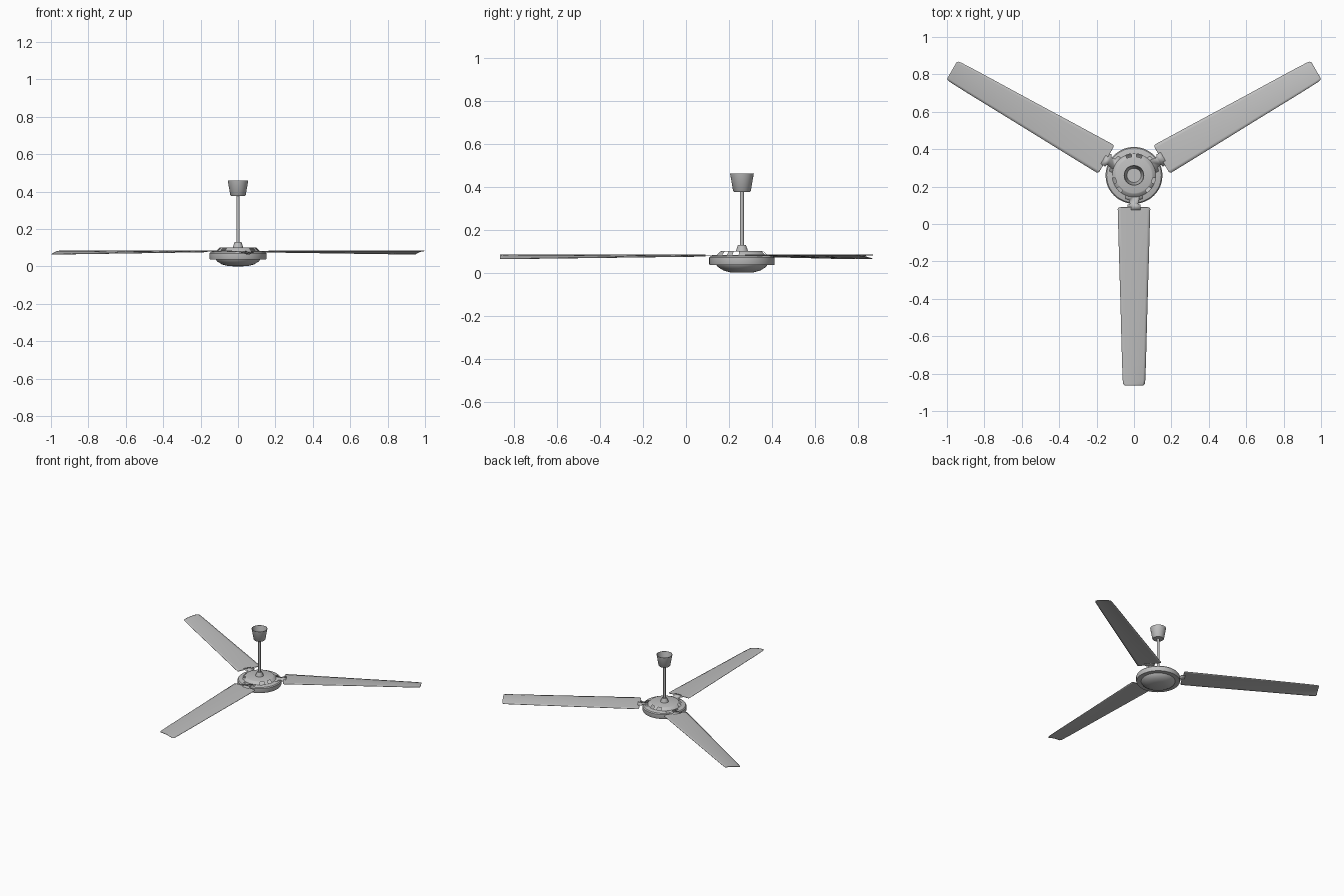
import bpy, bmesh, math
from mathutils import Matrix, Vector

if "Cube" in bpy.data.objects:
    bpy.data.objects.remove(bpy.data.objects["Cube"])

HUB_Y = 0.26
CENTRE = Vector((0, HUB_Y, 0))

grey = bpy.data.materials.new("painted grey metal")
grey.use_nodes = True
colour = (0.52, 0.52, 0.52, 1)
grey.diffuse_color = colour
grey.node_tree.nodes["Principled BSDF"].inputs["Base Color"].default_value = colour


def finish(bm, name, angle=35):
    mesh = bpy.data.meshes.new(name)
    bm.normal_update()
    bm.to_mesh(mesh)
    bm.free()
    obj = bpy.data.objects.new(name, mesh)
    bpy.context.collection.objects.link(obj)
    mesh.materials.append(grey)
    bpy.ops.object.select_all(action="DESELECT")
    obj.select_set(True)
    bpy.context.view_layer.objects.active = obj
    bpy.ops.object.shade_smooth_by_angle(angle=math.radians(angle))
    return obj


def lathe(name, profile, sides, slot=None):
    """Spin (radius, height) points about the fan axis; slot drops chosen faces."""
    bm = bmesh.new()
    verts = [bm.verts.new((r, 0, z)) for r, z in profile]
    edges = [bm.edges.new(pair) for pair in zip(verts, verts[1:])]
    bmesh.ops.spin(bm, geom=verts + edges, cent=(0, 0, 0), axis=(0, 0, 1),
                   angle=math.tau, steps=sides)
    bmesh.ops.remove_doubles(bm, verts=bm.verts, dist=0.0001)
    bmesh.ops.recalc_face_normals(bm, faces=bm.faces)
    if slot:
        gone = [f for f in bm.faces if slot(f.calc_center_median())]
        bmesh.ops.delete(bm, geom=gone, context="FACES")
    bmesh.ops.translate(bm, verts=bm.verts, vec=CENTRE)
    return finish(bm, name)


def is_slot(c):
    """Cooling slots in pairs, midway between the blades."""
    angle = math.degrees(math.atan2(c.y, c.x)) % 120
    return 0.084 < c.z < 0.097 and 0.09 < c.xy.length < 0.115 and abs(abs(angle - 90) - 15) < 4


# Motor housing, stem and ceiling cup
lathe("motor_housing", [(0, 0), (0.05, 0.001), (0.085, 0.01), (0.112, 0.027), (0.118, 0.036),
                        (0.15, 0.036), (0.152, 0.04), (0.152, 0.07), (0.146, 0.077),
                        (0.13, 0.081), (0.116, 0.083), (0.1, 0.099), (0.094, 0.101),
                        (0, 0.102)], 48, is_slot)
lathe("stem_collar", [(0.028, 0.1), (0.026, 0.108), (0.018, 0.13), (0, 0.13)], 20)
lathe("stem", [(0.009, 0.12), (0.009, 0.39)], 16)
lathe("ceiling_cup", [(0, 0.375), (0.036, 0.375), (0.041, 0.38), (0.055, 0.46),
                      (0.052, 0.46), (0.038, 0.382), (0, 0.382)], 28)


def blade(name, turn):
    """Arched sheet, its leading edge drooping more towards the tip."""
    stations = [(0.17, 0.076), (0.173, 0.083), (0.18, 0.087), (0.4, 0.081), (0.7, 0.072),
                (1.0, 0.064), (1.1, 0.06), (1.117, 0.057), (1.124, 0.05)]
    bm = bmesh.new()
    across = 10
    rows = []
    for r, half in stations:
        drop = 0.006 + 0.013 * (r - 0.17)
        row = []
        for i in range(across + 1):
            v = 2 * i / across - 1
            row.append(bm.verts.new((r, v * half, 0.084 - drop * ((v + 1) / 2) ** 2)))
        rows.append(row)
    for a, b in zip(rows, rows[1:]):
        for i in range(across):
            bm.faces.new((a[i], b[i], b[i + 1], a[i + 1]))
    bm.transform(Matrix.Translation(CENTRE) @ Matrix.Rotation(turn, 4, "Z"))
    obj = finish(bm, name)
    sheet = obj.modifiers.new("thickness", "SOLIDIFY")
    sheet.thickness = 0.003


def bracket(name, turn):
    """Flat iron: flange on the housing, narrow neck, pad under the blade."""
    half = [(0.1, 0.03), (0.106, 0.046), (0.126, 0.046), (0.13, 0.026), (0.152, 0.022),
            (0.158, 0.036), (0.185, 0.036)]
    outline = half + [(r, -w) for r, w in reversed(half)]
    bm = bmesh.new()
    face = bm.faces.new([bm.verts.new((r, w, 0.083)) for r, w in reversed(outline)])
    if face.normal.z < 0:
        face.normal_flip()
    bm.transform(Matrix.Translation(CENTRE) @ Matrix.Rotation(turn, 4, "Z"))
    obj = finish(bm, name)
    obj.modifiers.new("thickness", "SOLIDIFY").thickness = 0.004


# Three blades, evenly spaced
for label, degrees in (("front", -90), ("back_left", 30), ("back_right", 150)):
    blade(label + "_blade", math.radians(degrees))
    bracket(label + "_bracket", math.radians(degrees))
